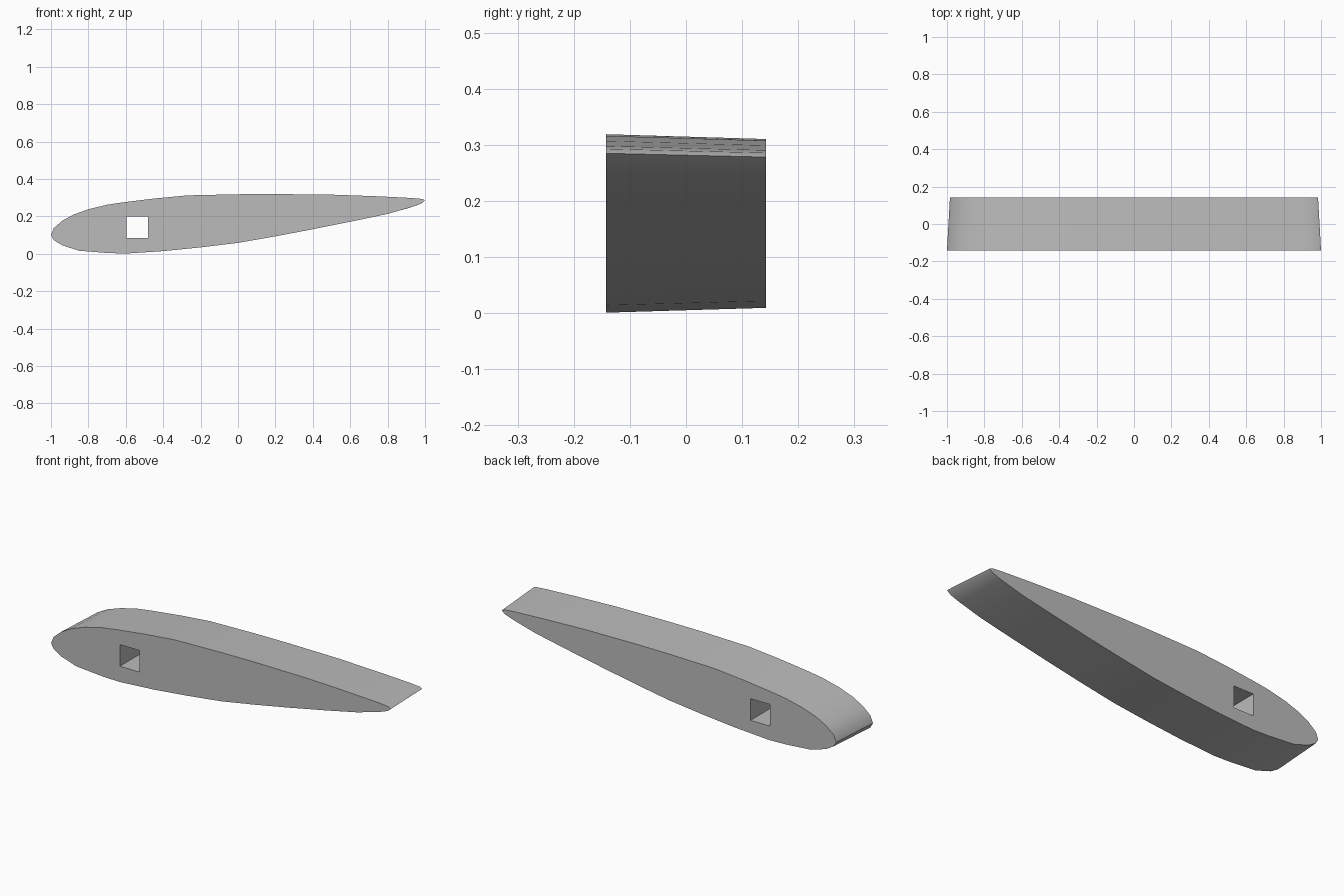
import bpy
import bmesh
import math

cube = bpy.data.objects.get("Cube")
if cube:
    bpy.data.objects.remove(cube, do_unlink=True)

HALF_DEPTH = 0.143
MID_Z = 0.16

# One plain grey
grey = bpy.data.materials.new("plain_grey")
grey.use_nodes = True
colour = (0.5, 0.5, 0.5, 1)
grey.diffuse_color = colour
grey.node_tree.nodes["Principled BSDF"].inputs["Base Color"].default_value = colour

# Aerofoil outline (x, z): upper side from nose to tail, then lower side back
upper = [(-1, .1), (-.985, .137), (-.94, .176), (-.88, .209), (-.8, .238),
         (-.7, .262), (-.62, .274), (-.45, .295), (-.27, .312), (0, .318),
         (.2, .319), (.5, .316), (.75, .307), (.93, .298), (.985, .293)]
lower = [(1, .285), (.98, .268), (.93, .25), (.8, .213), (.62, .175),
         (.4, .131), (.2, .093), (0, .058), (-.2, .034), (-.4, .014),
         (-.6, .001), (-.7, .004), (-.85, .016), (-.94, .045), (-.985, .073)]


def prism(name, outline, half_depth, back_scale=(1, 1)):
    """Loft an outline from the front to a scaled copy at the back."""
    bm = bmesh.new()
    sx, sz = back_scale
    front = [bm.verts.new((x, -half_depth, z)) for x, z in outline]
    back = [bm.verts.new((x * sx, half_depth, MID_Z + (z - MID_Z) * sz))
            for x, z in outline]
    bm.faces.new(front)
    bm.faces.new(back[::-1])
    for i in range(len(outline)):
        j = (i + 1) % len(outline)
        bm.faces.new((front[i], back[i], back[j], front[j]))
    bmesh.ops.recalc_face_normals(bm, faces=bm.faces)
    mesh = bpy.data.meshes.new(name)
    bm.to_mesh(mesh)
    bm.free()
    mesh.materials.append(grey)
    obj = bpy.data.objects.new(name, mesh)
    bpy.context.collection.objects.link(obj)
    return obj


# Wing section, slightly smaller at the back
wing = prism("wing_section", upper + lower, HALF_DEPTH, (0.984, 0.946))

# Square spar hole right through the section
left, right, low, high = -.595, -.48, .085, .2
cutter = prism("spar_hole_cutter",
               [(left, low), (left, high), (right, high), (right, low)], 0.3)
cutter.hide_render = True

bpy.ops.object.select_all(action="DESELECT")
wing.select_set(True)
bpy.context.view_layer.objects.active = wing
hole = wing.modifiers.new("spar_hole", "BOOLEAN")
hole.operation = "DIFFERENCE"
hole.solver = "EXACT"
hole.object = cutter
bpy.ops.object.modifier_apply(modifier=hole.name)
bpy.data.objects.remove(cutter, do_unlink=True)

# Rounded skin with crisp end faces
bpy.ops.object.shade_smooth_by_angle(angle=math.radians(35))
